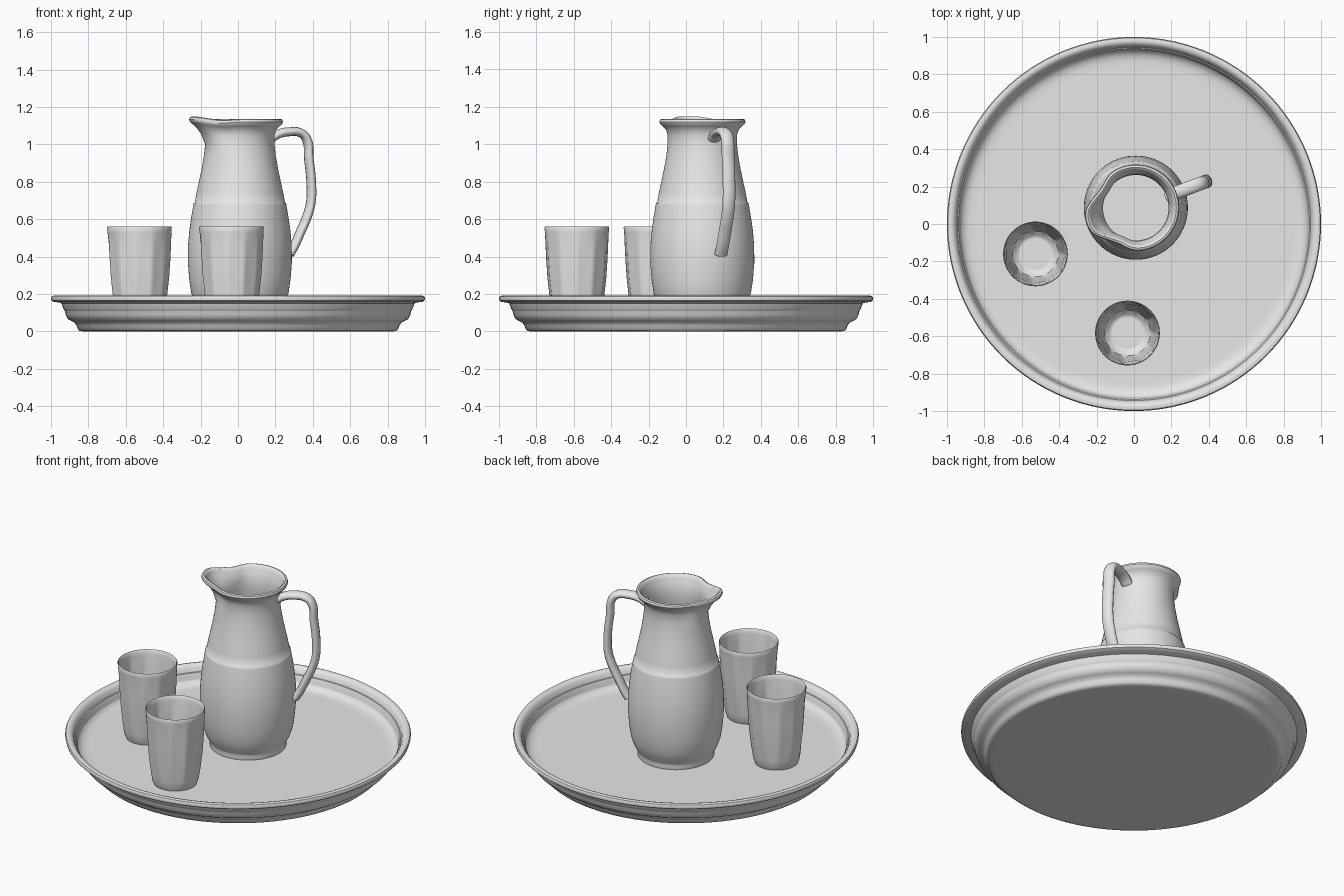
import bpy, bmesh, math

if "Cube" in bpy.data.objects:
    bpy.data.objects.remove(bpy.data.objects["Cube"])

clay = bpy.data.materials.new("grey_clay")
clay.diffuse_color = (0.8, 0.8, 0.8, 1)
clay.use_nodes = True
clay.node_tree.nodes["Principled BSDF"].inputs["Base Color"].default_value = clay.diffuse_color


def finish(obj, angle=40):
    obj.data.materials.clear()
    obj.data.materials.append(clay)
    bpy.ops.object.select_all(action='DESELECT')
    obj.select_set(True)
    bpy.context.view_layer.objects.active = obj
    bpy.ops.object.shade_smooth_by_angle(angle=math.radians(angle))


def smoothstep(a, b, v):
    t = min(1, max(0, (v - a) / (b - a)))
    return t * t * (3 - 2 * t)


def lathe(name, profile, center, segs, shape=None):
    """Revolve an (r, z) profile; shape(angle, r, z) may bend each point."""
    bm = bmesh.new()
    # extra rings keep the flat ends flat under smooth shading
    (r0, z0), (r1, z1) = profile[0], profile[-1]
    profile = [(r0 * 0.5, z0), (r0 * 0.96, z0)] + profile + [(r1 * 0.96, z1), (r1 * 0.5, z1)]
    rings = []
    for r, z in profile:
        ring = []
        for k in range(segs):
            a = 2 * math.pi * k / segs
            rr, zz = shape(a, r, z) if shape else (r, z)
            ring.append(bm.verts.new((rr * math.cos(a), rr * math.sin(a), zz)))
        rings.append(ring)
    for lo, hi in zip(rings, rings[1:]):
        for k in range(segs):
            n = (k + 1) % segs
            bm.faces.new((lo[k], lo[n], hi[n], hi[k]))
    bm.faces.new(rings[0][::-1])
    bm.faces.new(rings[-1])
    bmesh.ops.recalc_face_normals(bm, faces=bm.faces)
    me = bpy.data.meshes.new(name)
    bm.to_mesh(me)
    bm.free()
    obj = bpy.data.objects.new(name, me)
    obj.location = (center[0], center[1], 0)
    bpy.context.collection.objects.link(obj)
    finish(obj)
    return obj


# Tray: stepped underside, rolled rim, sloping wall, sunken floor
tray = [(0.83, 0), (0.846, 0.003), (0.856, 0.012), (0.863, 0.03), (0.872, 0.046),
        (0.892, 0.056), (0.91, 0.066), (0.922, 0.09), (0.93, 0.13), (0.938, 0.148),
        (0.96, 0.155), (0.985, 0.157), (0.997, 0.165), (1.0, 0.178), (0.995, 0.188),
        (0.98, 0.192), (0.965, 0.188), (0.953, 0.175), (0.944, 0.15), (0.934, 0.122),
        (0.92, 0.1), (0.9, 0.088), (0.875, 0.083)]
lathe("tray", tray, (0, 0), 128)

# Jug body: foot, belly, shoulder ridge, neck, flared lip and thin-walled hollow
JUG = (0.01, 0.087)
SPOUT = math.radians(197)
jug = [(0.205, 0.076), (0.219, 0.08), (0.223, 0.095), (0.22, 0.11), (0.225, 0.122),
       (0.243, 0.155), (0.26, 0.205), (0.271, 0.28), (0.278, 0.37), (0.277, 0.46),
       (0.27, 0.54), (0.26, 0.61), (0.249, 0.675), (0.247, 0.685), (0.241, 0.69),
       (0.232, 0.74), (0.219, 0.80), (0.204, 0.87), (0.192, 0.94), (0.185, 1.0),
       (0.186, 1.05), (0.196, 1.08), (0.214, 1.098), (0.226, 1.108), (0.231, 1.12),
       (0.227, 1.132), (0.216, 1.136), (0.206, 1.13), (0.199, 1.112), (0.19, 1.09),
       (0.179, 1.06), (0.175, 1.0), (0.182, 0.94), (0.209, 0.80), (0.238, 0.68),
       (0.26, 0.54), (0.267, 0.40), (0.258, 0.25), (0.235, 0.16), (0.20, 0.12)]


def spout(a, r, z):
    d = abs((a - SPOUT + math.pi) % (2 * math.pi) - math.pi)
    t = smoothstep(0.99, 1.1, z)
    tip = t * math.exp(-(d / 0.42) ** 3)
    flank = t * math.exp(-((d - 0.85) / 0.28) ** 2)
    return r + 0.046 * tip - 0.016 * flank, z + 0.013 * tip - 0.006 * flank


lathe("jug_body", jug, JUG, 96, spout)

# Jug handle: flattened bent strap
path = [(0.178, 1.03), (0.215, 1.053), (0.28, 1.067), (0.345, 1.062), (0.38, 1.03),
        (0.394, 0.92), (0.407, 0.80), (0.405, 0.69), (0.382, 0.61), (0.343, 0.525),
        (0.312, 0.46), (0.283, 0.412)]
curve = bpy.data.curves.new("handle_path", 'CURVE')
curve.dimensions = '3D'
curve.bevel_depth = 0.024
curve.bevel_resolution = 4
curve.use_fill_caps = True
spl = curve.splines.new('BEZIER')
spl.bezier_points.add(len(path) - 1)
for p, (x, z) in zip(spl.bezier_points, path):
    p.co = (x, 0, z)
    p.handle_left_type = p.handle_right_type = 'AUTO'
spl.resolution_u = 5
handle = bpy.data.objects.new("jug_handle", curve)
bpy.context.collection.objects.link(handle)
handle.location = (JUG[0], JUG[1], 0)
handle.rotation_euler = (0, 0, math.radians(20.5))
handle.scale = (1, 1.5, 1)
bpy.ops.object.select_all(action='DESELECT')
handle.select_set(True)
bpy.context.view_layer.objects.active = handle
bpy.ops.object.convert(target='MESH')
handle = bpy.context.view_layer.objects.active
handle.name = "jug_handle"
finish(handle)

# Tumblers: thin tapered cups with shallow vertical flutes
cup = [(0.112, 0.08), (0.125, 0.085), (0.133, 0.105), (0.141, 0.145), (0.149, 0.20),
       (0.159, 0.29), (0.165, 0.38), (0.169, 0.46), (0.171, 0.53), (0.173, 0.556),
       (0.170, 0.561), (0.166, 0.556), (0.163, 0.53), (0.159, 0.45), (0.150, 0.32),
       (0.140, 0.22), (0.132, 0.17), (0.122, 0.135), (0.104, 0.122), (0.094, 0.112),
       (0.085, 0.11)]


def flutes(a, r, z):
    depth = 0.007 * smoothstep(0.12, 0.2, z) * (1 - smoothstep(0.44, 0.55, z))
    return r - depth * abs(math.sin(a * 5.5)), z


for n, pos in enumerate([(-0.527, -0.16), (-0.035, -0.583)], 1):
    lathe(f"tumbler_{n}", cup, pos, 88, flutes)
